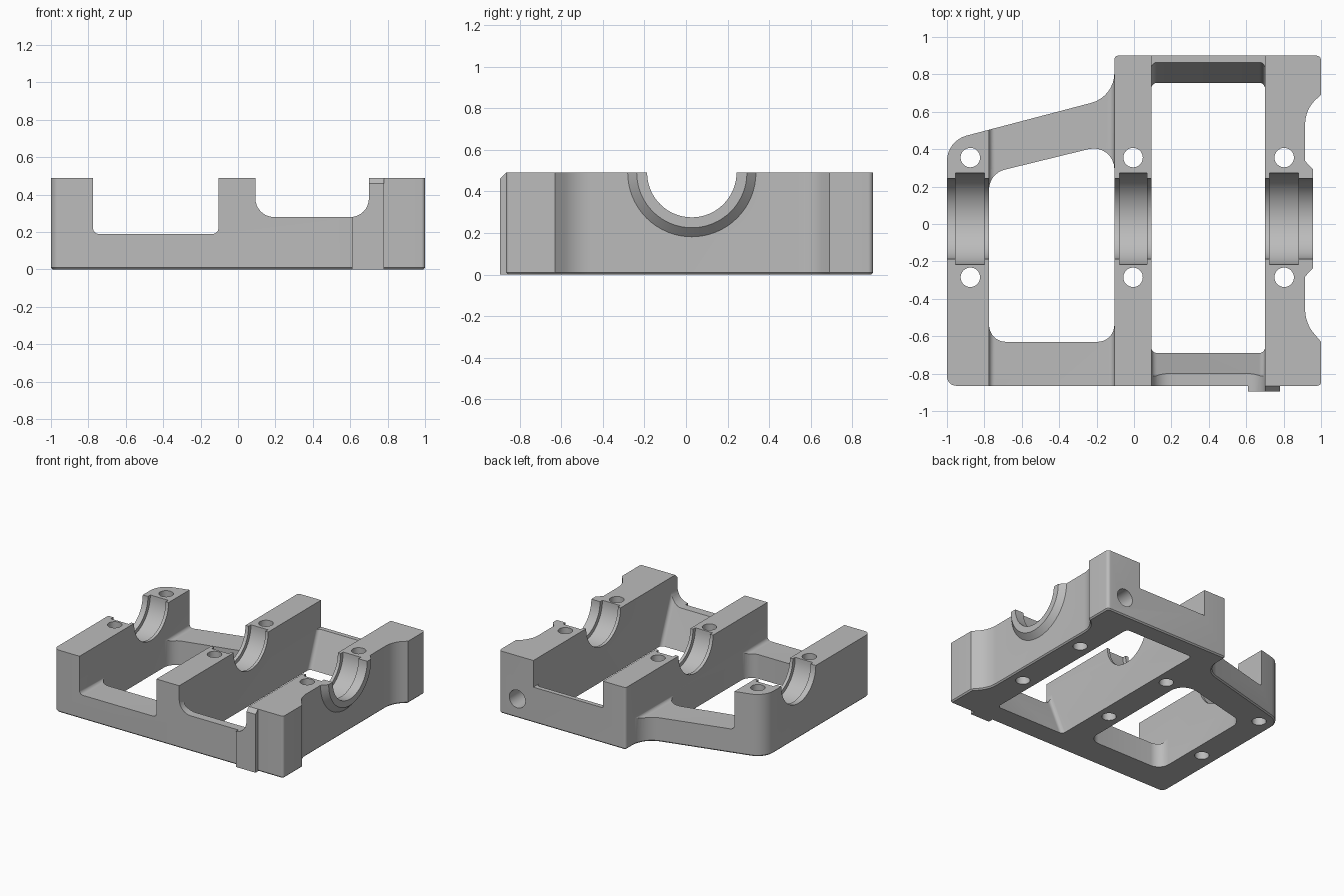
import bpy, bmesh, math
from mathutils import Vector

if "Cube" in bpy.data.objects:
    bpy.data.objects.remove(bpy.data.objects["Cube"])

metal = bpy.data.materials.new("cast_grey")
GREY = (0.5, 0.5, 0.5, 1)
metal.use_nodes = True
metal.diffuse_color = GREY
metal.node_tree.nodes["Principled BSDF"].inputs["Base Color"].default_value = GREY

HEIGHT = 0.49
BORE_Y = 0.028


def rounded(corners, steps=8):
    """Polygon of (u, v, radius) corners with tangent arcs."""
    out = []
    for i, (u, v, r) in enumerate(corners):
        p = Vector((u, v))
        if r == 0:
            out.append(p)
            continue
        a = (Vector(corners[i - 1][:2]) - p).normalized()
        b = (Vector(corners[(i + 1) % len(corners)][:2]) - p).normalized()
        half = a.angle(b) / 2
        centre = p + (a + b).normalized() * r / math.sin(half)
        start = p + a * r / math.tan(half) - centre
        end = p + b * r / math.tan(half) - centre
        sweep = start.angle_signed(end)
        for k in range(steps + 1):
            t = -sweep * k / steps
            c, s = math.cos(t), math.sin(t)
            out.append(centre + Vector((start.x * c - start.y * s,
                                        start.x * s + start.y * c)))
    return out


def loft(name, ring_a, ring_b, bottom_bevel=0):
    """Closed solid between two matching rings of 3D points."""
    bm = bmesh.new()
    a = [bm.verts.new(p) for p in ring_a]
    b = [bm.verts.new(p) for p in ring_b]
    foot = bm.faces.new(a)
    bm.faces.new(b)
    n = len(a)
    for i in range(n):
        j = (i + 1) % n
        bm.faces.new((a[i], a[j], b[j], b[i]))
    bmesh.ops.recalc_face_normals(bm, faces=bm.faces[:])
    if bottom_bevel:
        bmesh.ops.bevel(bm, geom=list(foot.edges), offset=bottom_bevel,
                        segments=1, affect='EDGES')
    mesh = bpy.data.meshes.new(name)
    bm.to_mesh(mesh)
    bm.free()
    mesh.materials.append(metal)
    obj = bpy.data.objects.new(name, mesh)
    bpy.context.collection.objects.link(obj)
    return obj


def prism(name, poly, axis, lo, hi, bevel=0):
    """Extrude a 2D polygon along x, y or z."""
    place = {'x': lambda p, d: (d, p[0], p[1]),
             'y': lambda p, d: (p[0], d, p[1]),
             'z': lambda p, d: (p[0], p[1], d)}[axis]
    return loft(name, [place(p, lo) for p in poly],
                [place(p, hi) for p in poly], bevel)


def circle(u, v, r, n=64):
    return [(u + r * math.cos(math.tau * k / n), v + r * math.sin(math.tau * k / n))
            for k in range(n)]


def combine(body, tool, operation='DIFFERENCE'):
    tool.hide_render = True
    mod = body.modifiers.new("combine", 'BOOLEAN')
    mod.operation = operation
    mod.solver = 'EXACT'
    mod.object = tool
    bpy.context.view_layer.objects.active = body
    bpy.ops.object.modifier_apply(modifier=mod.name)
    bpy.data.objects.remove(tool)


# Outer casting outline with scalloped side and slanted arm
outline = rounded([
    (-1, -0.865, 0.05), (1, -0.865, 0.02), (1, -0.63, 0), (0.915, -0.53, 0.2),
    (0.915, 0.615, 0.18), (1, 0.69, 0), (1, 0.9, 0.025), (-0.105, 0.9, 0.02),
    (-0.105, 0.68, 0.165), (-1, 0.445, 0.14)])
body = prism("bearing_frame", outline, 'z', 0, HEIGHT + 0.06, 0.01)

# Front locating tab with sloping top
tab = [(-0.895, 0), (-0.895, 0.46), (-0.865, HEIGHT), (-0.865, 0.53), (-0.8, 0.53), (-0.8, 0)]
combine(body, prism("locating_tab", tab, 'x', 0.61, 0.78), 'UNION')

# Conical boss around the end bearing
boss = loft("bearing_boss", [(0.89, *p) for p in circle(BORE_Y, HEIGHT, 0.335)],
            [(0.956, *p) for p in circle(BORE_Y, HEIGHT, 0.265)])
combine(body, boss, 'UNION')

# Level the top
top = [(-1.5, -1.5), (1.5, -1.5), (1.5, 1.5), (-1.5, 1.5)]
combine(body, prism("top_cutter", top, 'z', HEIGHT, 1.2))

# Gaps between the bearing walls
low_gap = rounded([(-0.775, 0.19, 0.03), (-0.105, 0.19, 0.03), (-0.105, 0.7, 0), (-0.775, 0.7, 0)])
front_gap = rounded([(0.093, 0.28, 0.1), (0.70, 0.28, 0.1), (0.70, 0.7, 0), (0.093, 0.7, 0)])
back_gap = [(0.093, 0.28), (0.70, 0.28), (0.70, 0.7), (0.093, 0.7)]
combine(body, prism("low_gap_cutter", low_gap, 'y', -1.2, 1.2))
combine(body, prism("front_gap_cutter", front_gap, 'y', -1.2, 0))
combine(body, prism("back_gap_cutter", back_gap, 'y', -0.1, 1.2))

# Opening beside the slanted arm
opening = rounded([(-0.775, -0.63, 0.09), (-0.105, -0.63, 0.09),
                   (-0.105, 0.434, 0.11), (-0.775, 0.27, 0.11)])
combine(body, prism("arm_opening_cutter", opening, 'z', -0.1, 0.7))


# Opening with sloped end walls
def sloped_ring(z):
    d = 0.39 * z
    poly = rounded([(0.093, -0.69 - d, 0.03), (0.70, -0.69 - d, 0.03),
                    (0.70, 0.755 + d, 0.03), (0.093, 0.755 + d, 0.03)])
    return [(p.x, p.y, z) for p in poly]


combine(body, loft("sloped_opening_cutter", sloped_ring(-0.1), sloped_ring(0.6)))

# Bearing bore and wider shell seats
combine(body, prism("bore_cutter", circle(BORE_Y, HEIGHT, 0.215), 'x', -1.2, 1.2))
for lo, hi in ((-0.955, -0.8), (-0.078, 0.07), (0.725, 0.88)):
    combine(body, prism("seat_cutter", circle(BORE_Y, HEIGHT, 0.245), 'x', lo, hi))

# Bolt holes either side of each bearing
for x in (-0.875, -0.005, 0.803):
    for y in (0.355, -0.285):
        combine(body, prism("bolt_cutter", circle(x, y, 0.052, 32), 'z', -0.2, 0.8))

# Blind hole in the back of the tall wall
combine(body, prism("back_hole_cutter", circle(0.84, 0.15, 0.07, 32), 'y', 0.6, 1.1))

bpy.ops.object.select_all(action='DESELECT')
body.select_set(True)
bpy.context.view_layer.objects.active = body
bpy.ops.object.shade_smooth_by_angle(angle=math.radians(30))
